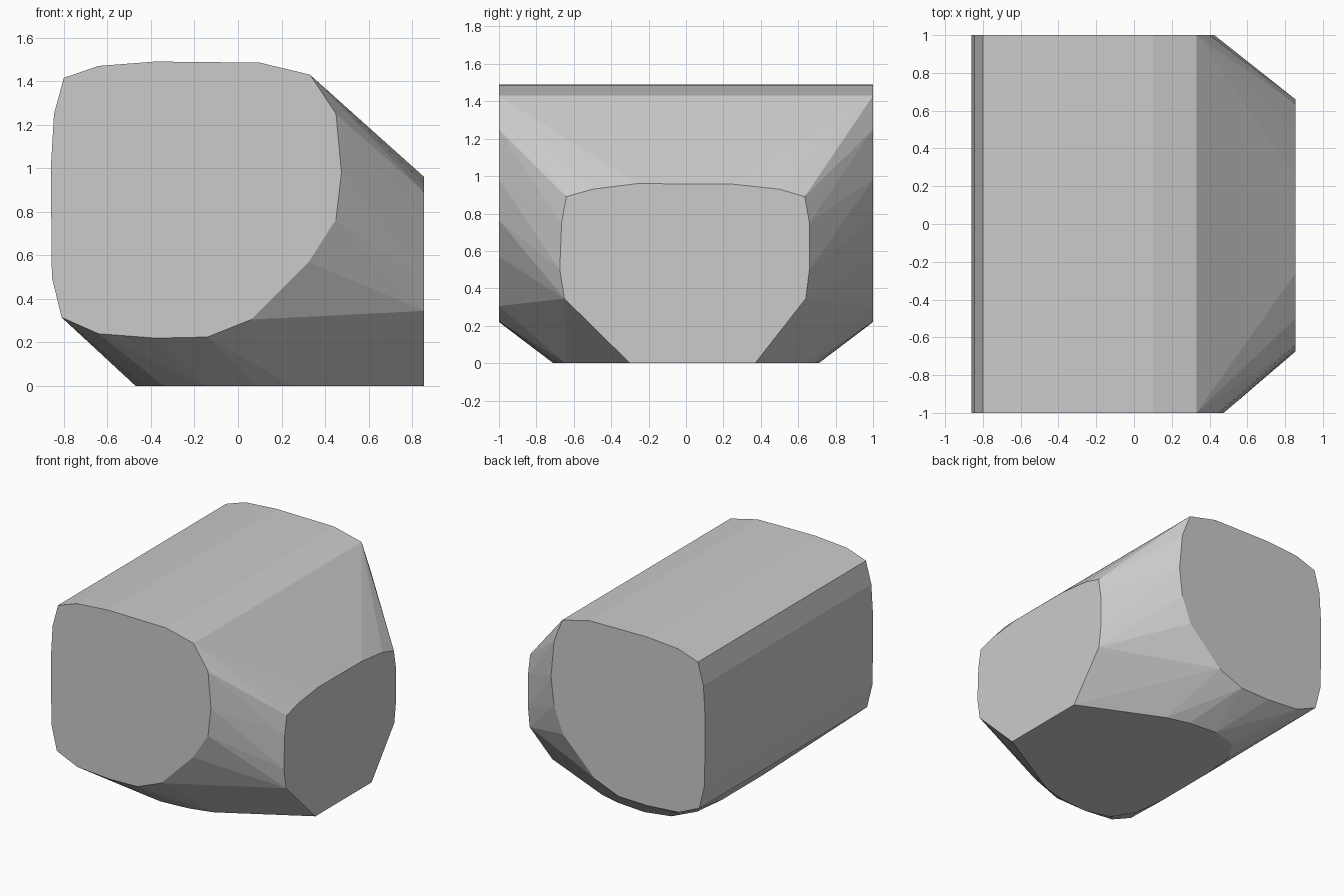
import bpy, bmesh, math

if "Cube" in bpy.data.objects:
    bpy.data.objects.remove(bpy.data.objects["Cube"])

# Outline shared by the front and back end faces (x, z)
end = [(-0.80, 1.415), (-0.64, 1.47), (-0.38, 1.49), (0.10, 1.485), (0.33, 1.43),
       (0.45, 1.25), (0.475, 0.98), (0.45, 0.765), (0.325, 0.57), (0.06, 0.305),
       (-0.14, 0.225), (-0.38, 0.22), (-0.64, 0.24), (-0.81, 0.315),
       (-0.855, 0.50), (-0.86, 1.0), (-0.845, 1.25)]

# Flat facet on the right side (y, z)
side = [(-0.64, 0.89), (-0.50, 0.93), (-0.26, 0.96), (0.25, 0.957), (0.50, 0.93),
        (0.635, 0.89), (0.66, 0.75), (0.66, 0.50), (0.64, 0.345), (0.37, 0),
        (-0.30, 0), (-0.65, 0.345), (-0.675, 0.50), (-0.665, 0.75)]

# Half outline of the flat base (x, y), mirrored in y
base = [(0.25, 0.645), (0.08, 0.69), (-0.15, 0.71), (-0.34, 0.66),
        (-0.44, 0.50), (-0.47, 0.25)]

points = [(x, -1, z) for x, z in end]
points += [(x - 0.05 if x > 0.4 else x, 1, z) for x, z in end]
points += [(0.855, y, z) for y, z in side]
points += [(x, s * y, 0) for x, y in base for s in (-1, 1)]

# Rock-like block: skin the facets with a convex hull
bm = bmesh.new()
for p in points:
    bm.verts.new(p)
bmesh.ops.convex_hull(bm, input=bm.verts[:])
bmesh.ops.delete(bm, geom=[v for v in bm.verts if not v.link_faces], context='VERTS')
bmesh.ops.dissolve_limit(bm, angle_limit=math.radians(0.5),
                         verts=bm.verts[:], edges=bm.edges[:])
bmesh.ops.recalc_face_normals(bm, faces=bm.faces[:])

mesh = bpy.data.meshes.new("faceted_block")
bm.to_mesh(mesh)
bm.free()
bpy.context.collection.objects.link(bpy.data.objects.new("faceted_block", mesh))
